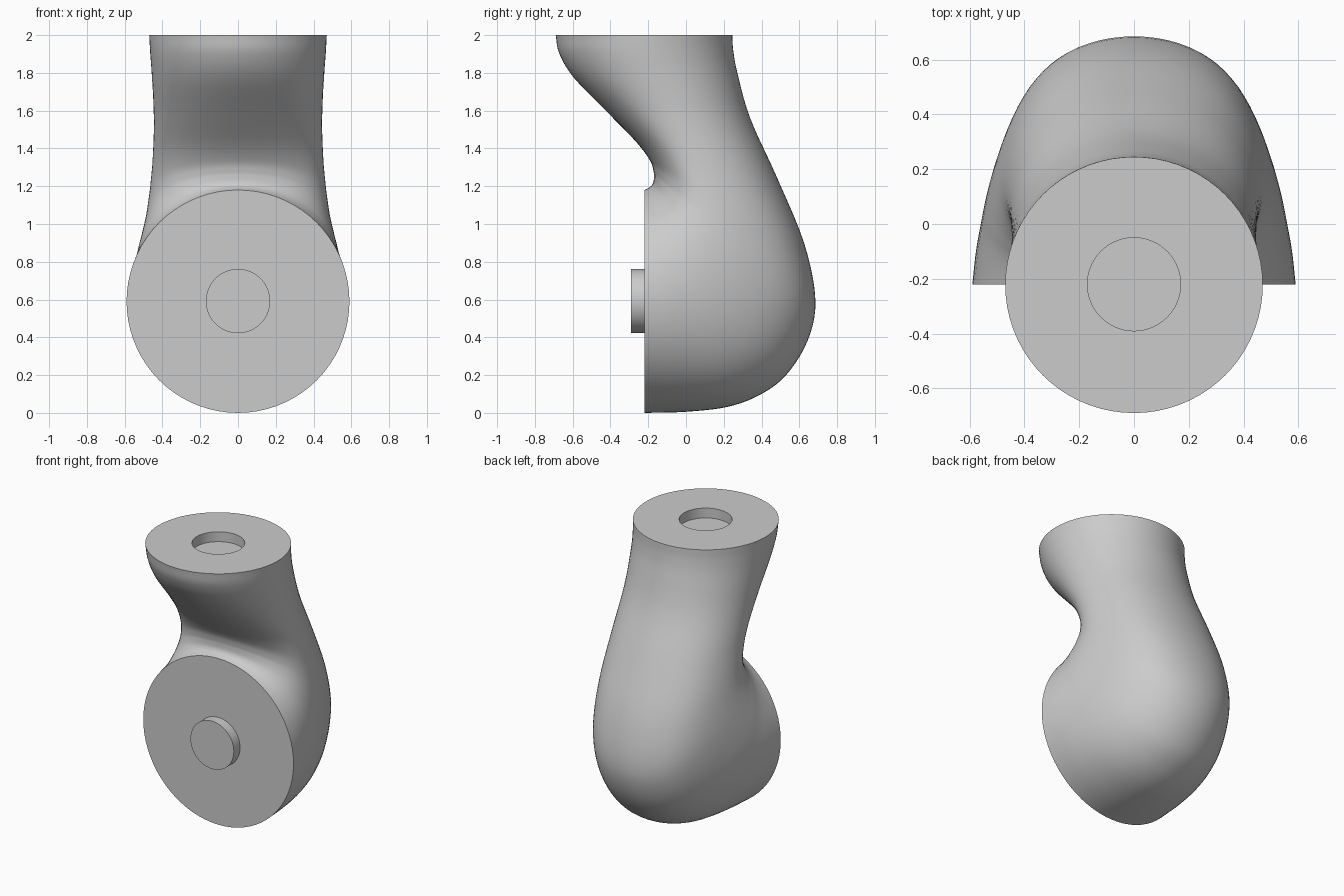
import bpy, bmesh, math
from mathutils import Vector

if "Cube" in bpy.data.objects:
    bpy.data.objects.remove(bpy.data.objects["Cube"])

SEG, STEPS = 72, 5

grey = bpy.data.materials.new("light grey")
grey.diffuse_color = (0.6, 0.6, 0.6, 1)
grey.use_nodes = True
grey.node_tree.nodes["Principled BSDF"].inputs["Base Color"].default_value = grey.diffuse_color

# Side profile stations: outer (y, z), inner (y, z), half width in x, egg shape
KEYS = [Vector(k) for k in (
    (-.22, .0, -.22, 1.18, .59, 0),
    (0, .006, -.20, 1.19, .577, .03),
    (.22, .032, -.186, 1.2, .556, .08),
    (.39, .095, -.178, 1.21, .538, .12),
    (.53, .2, -.172, 1.225, .518, .15),
    (.645, .385, -.17, 1.25, .495, .17),
    (.685, .6, -.172, 1.28, .475, .18),
    (.625, .9, -.19, 1.335, .458, .17),
    (.48, 1.25, -.26, 1.43, .446, .13),
    (.34, 1.56, -.40, 1.575, .444, .08),
    (.272, 1.8, -.59, 1.77, .456, .02),
    (.25, 1.92, -.67, 1.9, .465, 0),
    (.245, 2, -.69, 2, .47, 0))]


def spline(keys, steps):
    """Catmull-Rom through the stations."""
    pts = [keys[0] * 2 - keys[1]] + keys + [keys[-1] * 2 - keys[-2]]
    out = []
    for i in range(1, len(pts) - 2):
        a, b, c, d = pts[i - 1:i + 3]
        for s in range(steps):
            t = s / steps
            out.append(0.5 * (2 * b + (c - a) * t + (2 * a - 5 * b + 4 * c - d) * t * t
                              + (3 * b - a - 3 * c + d) * t ** 3))
    return out + [keys[-1]]


def ring(bm, outer, inner, w, egg=0):
    """Egg-shaped, blunt-ended oval from outer to inner point, fuller inside."""
    o, i = Vector((0, *outer)), Vector((0, *inner))
    mid, half = (o + i) / 2, (o - i) / 2
    verts = []
    for k in range(SEG):
        a = 2 * math.pi * k / SEG
        c = math.cos(a)
        x = w * math.sin(a) * (1 - egg * c + 1.15 * egg * c * c)
        verts.append(bm.verts.new(mid + half * c + Vector((x, 0, 0))))
    return verts


def finish(bm, name):
    bmesh.ops.recalc_face_normals(bm, faces=bm.faces)
    me = bpy.data.meshes.new(name)
    bm.to_mesh(me)
    bm.free()
    ob = bpy.data.objects.new(name, me)
    bpy.context.collection.objects.link(ob)
    me.materials.append(grey)
    bpy.ops.object.select_all(action='DESELECT')
    ob.select_set(True)
    bpy.context.view_layer.objects.active = ob
    bpy.ops.object.shade_smooth_by_angle(angle=math.radians(40))
    return ob


# Elbow body: lofted skin, then socket rim, wall and floor at the top
bm = bmesh.new()
rings = [ring(bm, k[0:2], k[2:4], k[4], k[5]) for k in spline(KEYS, STEPS)]
for z in (2, 1.93):
    rings.append(ring(bm, (-.05, z), (-.39, z), .17))
for a, b in zip(rings, rings[1:]):
    for k in range(SEG):
        n = (k + 1) % SEG
        bm.faces.new((a[k], a[n], b[n], b[k]))
bm.faces.new(rings[0])
bm.faces.new(rings[-1])
finish(bm, "elbow_body")

# Front peg
bm = bmesh.new()
bmesh.ops.create_cone(bm, cap_ends=True, segments=SEG, radius1=.17, radius2=.17, depth=.09)
peg = finish(bm, "front_peg")
peg.rotation_euler.x = math.pi / 2
peg.location = (0, -.245, .592)
